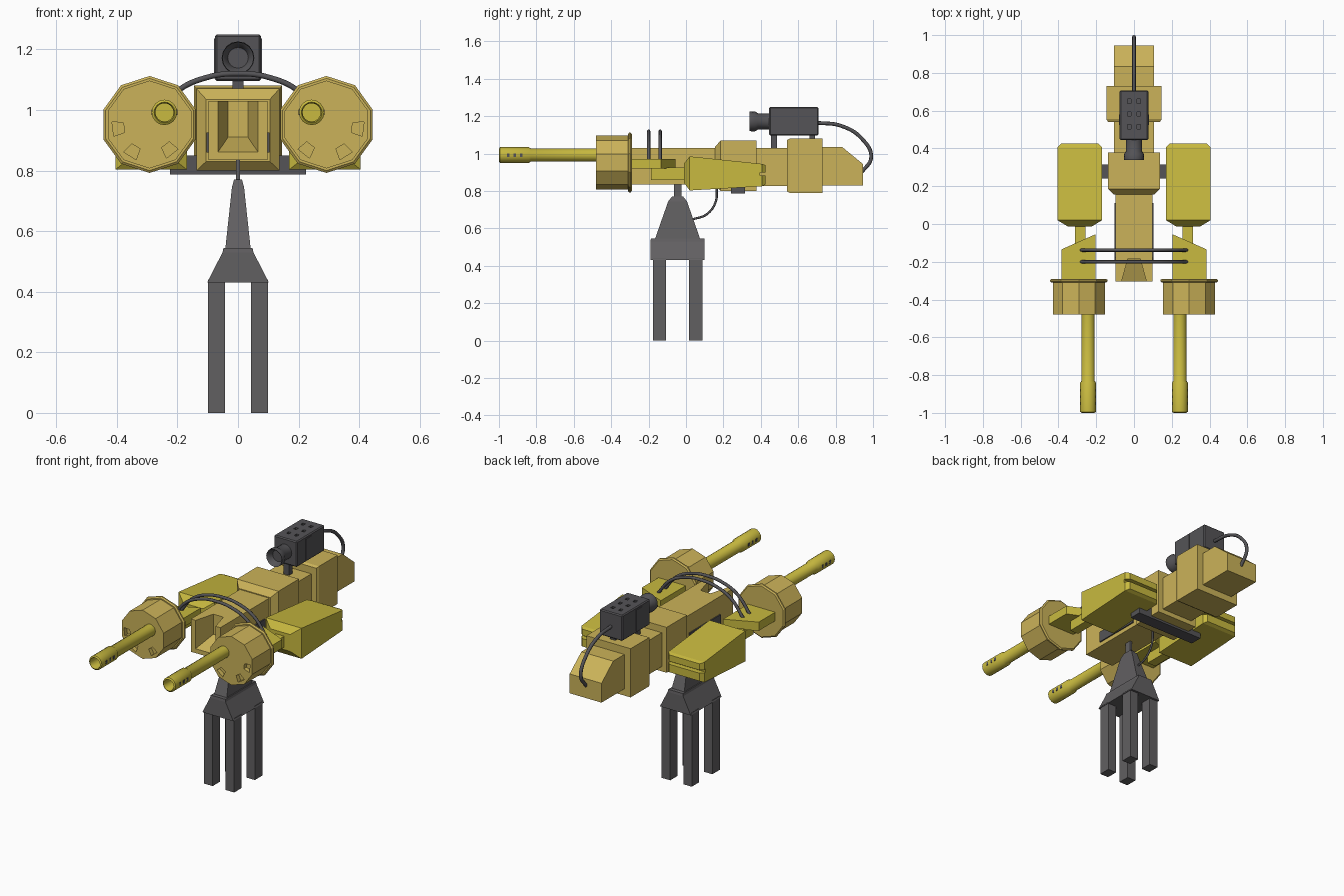
import bpy, bmesh, math
from mathutils import Vector

if "Cube" in bpy.data.objects:
    bpy.data.objects.remove(bpy.data.objects["Cube"], do_unlink=True)


def material(name, rgb):
    m = bpy.data.materials.new(name)
    m.use_nodes = True
    m.diffuse_color = (*rgb, 1)
    m.node_tree.nodes["Principled BSDF"].inputs["Base Color"].default_value = (*rgb, 1)
    return m


TAN = material("tan_yellow", (0.6, 0.45, 0.1))
OLIVE = material("olive_yellow", (0.58, 0.49, 0.05))
STAND = material("stand_grey", (0.12, 0.115, 0.12))
DARK = material("dark_grey", (0.09, 0.088, 0.095))


def skin(name, rings, mat, smooth=False):
    """Skin a list of equal-length rings and cap both ends."""
    bm = bmesh.new()
    loops = [[bm.verts.new(p) for p in ring] for ring in rings]
    n = len(loops[0])
    for a, b in zip(loops, loops[1:]):
        for i in range(n):
            j = (i + 1) % n
            bm.faces.new((a[i], a[j], b[j], b[i]))
    bm.faces.new(loops[0][::-1])
    bm.faces.new(loops[-1])
    bmesh.ops.recalc_face_normals(bm, faces=bm.faces)
    me = bpy.data.meshes.new(name)
    bm.to_mesh(me)
    bm.free()
    me.materials.append(mat)
    ob = bpy.data.objects.new(name, me)
    bpy.context.collection.objects.link(ob)
    if smooth:
        bpy.ops.object.select_all(action="DESELECT")
        ob.select_set(True)
        bpy.context.view_layer.objects.active = ob
        bpy.ops.object.shade_smooth_by_angle(angle=math.radians(40))
    return ob


def along_y(name, stations, mat, x=0):
    """Rectangular sections: (y, half width, z low, z high)."""
    return skin(name, [[(x - w, y, a), (x + w, y, a), (x + w, y, b), (x - w, y, b)]
                       for y, w, a, b in stations], mat)


def along_z(name, stations, mat, x=0, y=0):
    """Rectangular sections: (z, half width, half depth)."""
    return skin(name, [[(x - w, y - d, z), (x + w, y - d, z), (x + w, y + d, z), (x - w, y + d, z)]
                       for z, w, d in stations], mat)


def turned(name, profile, x, z, sides, mat, start=0.0, smooth=False):
    """Round part about a y axis: profile of (y, radius)."""
    rings = []
    for y, r in profile:
        angles = [start + math.tau * i / sides for i in range(sides)]
        rings.append([(x + r * math.cos(t), y, z + r * math.sin(t)) for t in angles])
    return skin(name, rings, mat, smooth)


def cut(ob, cutters):
    for c in cutters:
        mod = ob.modifiers.new("cut", "BOOLEAN")
        mod.object, mod.solver = c, "EXACT"
    bpy.context.view_layer.update()
    dg = bpy.context.evaluated_depsgraph_get()
    me = bpy.data.meshes.new_from_object(ob.evaluated_get(dg))
    ob.modifiers.clear()
    ob.data = me
    for c in cutters:
        bpy.data.objects.remove(c, do_unlink=True)


def cable(name, points, radius):
    cu = bpy.data.curves.new(name, "CURVE")
    cu.dimensions = "3D"
    cu.bevel_depth, cu.bevel_resolution, cu.resolution_u = radius, 2, 8
    cu.use_fill_caps = True
    sp = cu.splines.new("BEZIER")
    sp.bezier_points.add(len(points) - 1)
    for bp, p in zip(sp.bezier_points, points):
        bp.co = p
        bp.handle_left_type = bp.handle_right_type = "AUTO"
    cu.materials.append(DARK)
    ob = bpy.data.objects.new(name, cu)
    bpy.context.collection.objects.link(ob)


# Stand: four legs, flared base, tapered pedestal, thin pivot post
SY = -0.045
for sx in (-1, 1):
    for sy in (-1, 1):
        along_z("stand_leg", [(0, 0.028, 0.035), (0.44, 0.028, 0.035)], STAND, sx * 0.071, SY + sy * 0.097)
along_z("stand_base", [(0.43, 0.102, 0.145), (0.53, 0.051, 0.145), (0.545, 0.048, 0.143)], STAND, 0, SY)
along_z("stand_pedestal", [(0.54, 0.042, 0.122), (0.745, 0.02, 0.05), (0.77, 0.013, 0.03)], STAND, 0, SY)
along_z("pivot_post", [(0.76, 0.007, 0.02), (0.85, 0.007, 0.02)], STAND, 0, SY)

# Body: receiver with an open-topped feed notch, then stepped housings to the tail
receiver = along_y("receiver", [(-0.305, 0.097, 0.835, 1.03), (0.2, 0.097, 0.835, 1.03)], TAN)
cut(receiver, [along_y("notch_cutter", [(-0.32, 0.07, 0.855, 1.06), (-0.185, 0.033, 0.91, 1.06)], TAN)])
along_y("middle_housing", [(0.155, 0.105, 0.83, 1.035), (0.185, 0.137, 0.8, 1.07),
                           (0.378, 0.137, 0.8, 1.07)], TAN)
along_y("neck", [(0.37, 0.105, 0.828, 1.03), (0.56, 0.105, 0.828, 1.03)], TAN)
along_y("rear_housing", [(0.54, 0.138, 0.798, 1.072), (0.555, 0.146, 0.79, 1.08),
                         (0.73, 0.146, 0.79, 1.08)], TAN)
along_y("tail", [(0.725, 0.105, 0.83, 1.035), (0.835, 0.105, 0.83, 1.035),
                 (0.945, 0.105, 0.83, 0.945)], TAN)
along_y("cross_bar", [(0.24, 0.225, 0.787, 0.85), (0.315, 0.225, 0.787, 0.85)], DARK)

# Gun assembly on each side
for side, s in (("right", -1), ("left", 1)):
    along_y(side + "_side_plate", [(-0.18, 0.004, 0.86, 0.925), (0.11, 0.004, 0.86, 0.925)], DARK, s * 0.1)

    cx, cz = s * 0.292, 0.952
    drum = turned(side + "_drum", [(-0.48, 0.145), (-0.3, 0.145)], cx, cz, 10, TAN, math.pi / 2)
    notches = []
    for deg in (187, 238, 308):
        t = math.radians(deg)
        out = Vector((math.cos(t), 0, math.sin(t)))
        across = Vector((-out.z, 0, out.x))
        rings = []
        for y in (-0.5, -0.455):
            shape = [out * r + across * w for r, w in
                     ((0.085, -0.016), (0.122, -0.024), (0.122, 0.024), (0.085, 0.016))]
            rings.append([(cx - s * p.x, y, cz + p.z) for p in shape])
        notches.append(skin("drum_notch_cutter", rings, TAN))
    cut(drum, notches)
    turned(side + "_drum_flange", [(-0.31, 0.152), (-0.304, 0.16), (-0.296, 0.16), (-0.29, 0.152)],
           cx, cz, 10, TAN, math.pi / 2)

    # Hollow barrel with a thicker muzzle and side vents
    bx, bz = s * 0.243, 0.992
    barrel = turned(side + "_barrel", [(-0.86, 0.03), (-0.99, 0.03), (-1, 0.034), (-0.994, 0.042),
                                       (-0.84, 0.042), (-0.83, 0.035), (-0.47, 0.035)],
                    bx, bz, 16, OLIVE, smooth=True)
    for k in range(3):
        y = -0.95 + 0.035 * k
        for d in (-1, 1):
            along_y(side + "_muzzle_vent", [(y - 0.007, 0.003, bz - 0.009, bz + 0.009),
                                            (y + 0.007, 0.003, bz - 0.009, bz + 0.009)],
                    DARK, bx + d * 0.04)

    # Slant-ended arm, connector and ammunition pod
    outline = [(0.205, -0.3), (0.385, -0.3), (0.385, -0.135), (0.205, -0.055)]
    skin(side + "_arm", [[(s * x, y, z) for x, y in outline] for z in (0.92, 0.972)], OLIVE)
    along_y(side + "_connector", [(-0.187, 0.028, 0.86, 0.925), (0.01, 0.028, 0.86, 0.925)], OLIVE, s * 0.285)
    pod = along_y(side + "_pod", [(-0.012, 0.065, 0.845, 0.945), (0.02, 0.118, 0.803, 0.985),
                                  (0.405, 0.118, 0.825, 0.945), (0.425, 0.1, 0.835, 0.938)], OLIVE, s * 0.287)
    cut(pod, [along_y("slit_cutter", [(0.395, 0.15, 0.882, 0.9), (0.5, 0.15, 0.882, 0.9)], OLIVE, s * 0.287)])

# Camera: housing, top vents, side panels, lens and feet
CZ = 1.172
camera = along_y("camera_housing", [(0.445, 0.076, 1.096, 1.249), (0.708, 0.076, 1.096, 1.249)], DARK)
bev = camera.modifiers.new("edge", "BEVEL")
bev.width, bev.segments = 0.006, 1
vents = []
for x in (-0.026, 0.026):
    for y in (0.515, 0.582, 0.65):
        vents.append(along_z("vent_cutter", [(1.235, 0.009, 0.011), (1.27, 0.009, 0.011)], DARK, x, y))
cut(camera, vents)
for x in (-0.076, 0.076):
    along_y("camera_side_panel", [(0.525, 0.004, 1.11, 1.235), (0.58, 0.004, 1.11, 1.235)], DARK, x)
turned("camera_lens", [(0.375, 0.034), (0.345, 0.046), (0.34, 0.052), (0.368, 0.054), (0.385, 0.043),
                       (0.45, 0.043)], 0, CZ, 16, DARK, smooth=True)
for y, z in ((0.47, 1.02), (0.675, 1.07)):
    along_z("camera_foot", [(z, 0.018, 0.016), (1.1, 0.018, 0.016)], DARK, 0, y)

# Cables: two arches over the receiver, camera lead and stand lead
for y in (-0.2, -0.138):
    cable("arch_cable", [(-0.285, y, 0.96), (-0.2, y, 1.062), (-0.1, y, 1.108), (0, y, 1.12),
                         (0.1, y, 1.108), (0.2, y, 1.062), (0.285, y, 0.96)], 0.009)
cable("camera_cable", [(0, 0.7, 1.165), (0, 0.83, 1.148), (0, 0.94, 1.08),
                       (0, 0.99, 0.98), (0, 0.935, 0.895)], 0.01)
cable("stand_cable", [(0, 0.035, 0.648), (0, 0.11, 0.675), (0, 0.158, 0.74), (0, 0.165, 0.82)], 0.006)
